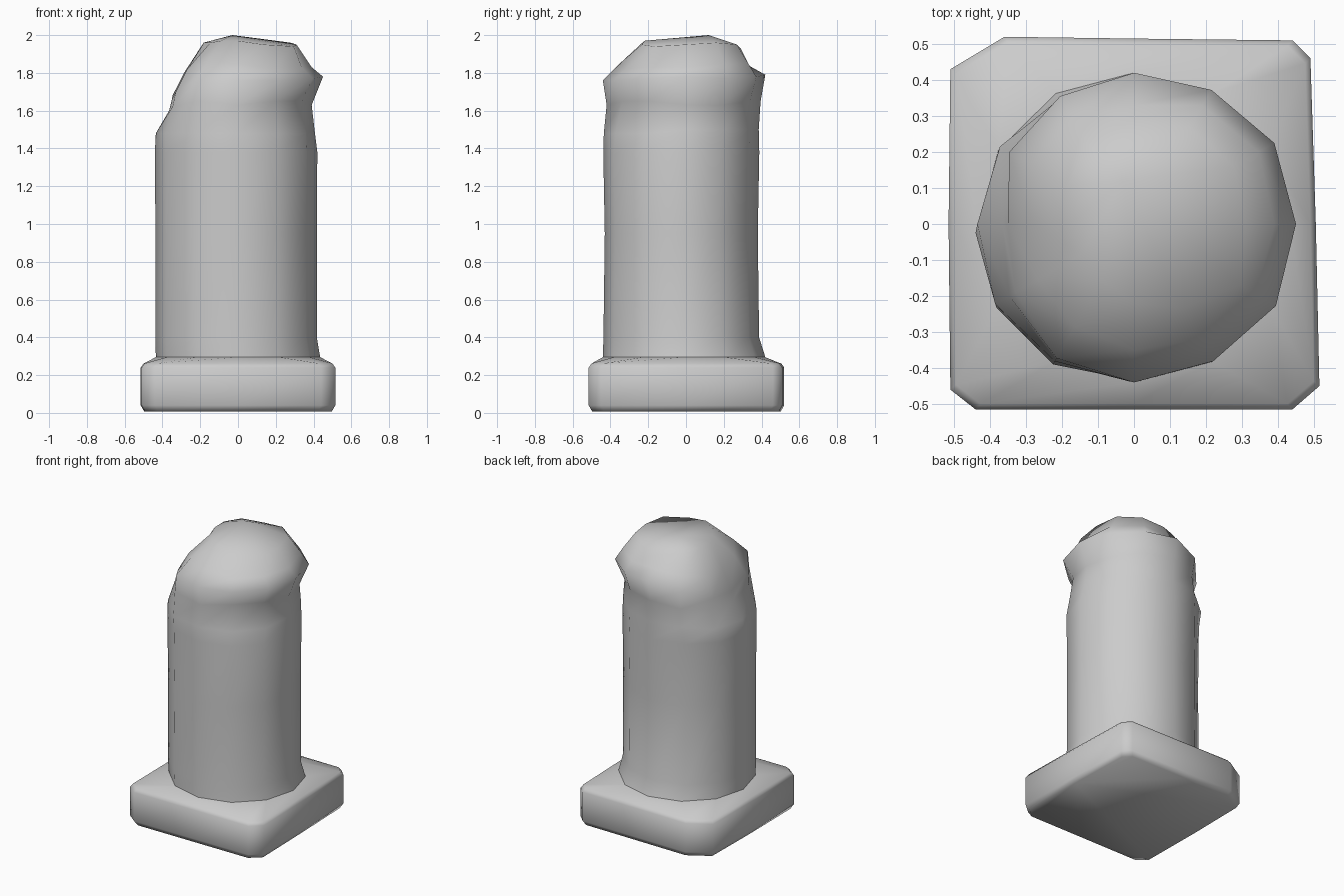
import bpy, bmesh
from math import sin, cos, radians

if "Cube" in bpy.data.objects:
    bpy.data.objects.remove(bpy.data.objects["Cube"])

N = 12
ANGLES = [radians(i * 30) for i in range(N)]


def loft(name, rings, apex=None, cap_bottom=False):
    bm = bmesh.new()
    loops = [[bm.verts.new(p) for p in ring] for ring in rings]
    for a, b in zip(loops, loops[1:]):
        for i in range(N):
            j = (i + 1) % N
            bm.faces.new((a[i], a[j], b[j], b[i]))
    if cap_bottom:
        bm.faces.new(loops[0][::-1])
    if apex:
        tip = bm.verts.new(apex)
        for i in range(N):
            bm.faces.new((loops[-1][i], loops[-1][(i + 1) % N], tip))
    bmesh.ops.recalc_face_normals(bm, faces=bm.faces)
    mesh = bpy.data.meshes.new(name)
    bm.to_mesh(mesh)
    bm.free()
    ob = bpy.data.objects.new(name, mesh)
    bpy.context.collection.objects.link(ob)
    bpy.ops.object.select_all(action='DESELECT')
    ob.select_set(True)
    bpy.context.view_layer.objects.active = ob
    bpy.ops.object.shade_smooth_by_angle(angle=radians(100))
    return ob


def round_ring(rx, ry, z, cx=-0.01, cy=-0.025):
    return [(cx + rx * cos(a), cy + ry * sin(a), z) for a in ANGLES]


# Square plinth outline with uneven clipped corners
outline = [(.505, 0), (.49, .46), (.44, .51), (0, .515), (-.36, .52), (-.51, .43),
           (-.515, 0), (-.51, -.46), (-.44, -.515), (0, -.515), (.44, -.515), (.515, -.45)]


def plinth_ring(scale, z):
    return [(x * scale, y * scale, z) for x, y in outline]


foot = round_ring(.435, .43, .295, 0, -.01)
loft("plinth", [plinth_ring(.965, .008), plinth_ring(1, .04),
                plinth_ring(1, .24), plinth_ring(.97, .262), foot], cap_bottom=True)

# Worn head, one row per direction: (radius, height) of
# shoulder, notch, lip, slope and crown
head = [((.405, 1.50), (.39, 1.63), (.45, 1.78), (.39, 1.83), (.31, 1.95)),
        ((.400, 1.50), (.39, 1.63), (.45, 1.77), (.40, 1.85), (.32, 1.96)),
        ((.390, 1.50), (.39, 1.65), (.43, 1.78), (.38, 1.85), (.31, 1.95)),
        ((.385, 1.50), (.395, 1.65), (.42, 1.79), (.33, 1.84), (.29, 1.93)),
        ((.405, 1.50), (.39, 1.62), (.41, 1.75), (.34, 1.83), (.26, 1.95)),
        ((.430, 1.48), (.375, 1.59), (.40, 1.68), (.33, 1.80), (.21, 1.96)),
        ((.435, 1.48), (.365, 1.60), (.35, 1.66), (.28, 1.80), (.18, 1.96)),
        ((.445, 1.48), (.40, 1.62), (.38, 1.70), (.31, 1.82), (.17, 1.96)),
        ((.450, 1.48), (.44, 1.65), (.43, 1.76), (.33, 1.86), (.18, 1.97)),
        ((.435, 1.48), (.42, 1.63), (.44, 1.76), (.35, 1.85), (.22, 1.97)),
        ((.430, 1.48), (.39, 1.65), (.44, 1.76), (.37, 1.82), (.27, 1.95)),
        ((.415, 1.48), (.39, 1.65), (.455, 1.77), (.39, 1.83), (.34, 1.94))]
head_rings = [[(h[k][0] * cos(a), h[k][0] * sin(a), h[k][1]) for h, a in zip(head, ANGLES)]
              for k in range(5)]

# Shaft with worn top
loft("column", [foot, round_ring(.427, .412, .40), round_ring(.427, .405, .95),
                round_ring(.43, .413, 1.38)] + head_rings, apex=(-.03, .12, 2.0))
